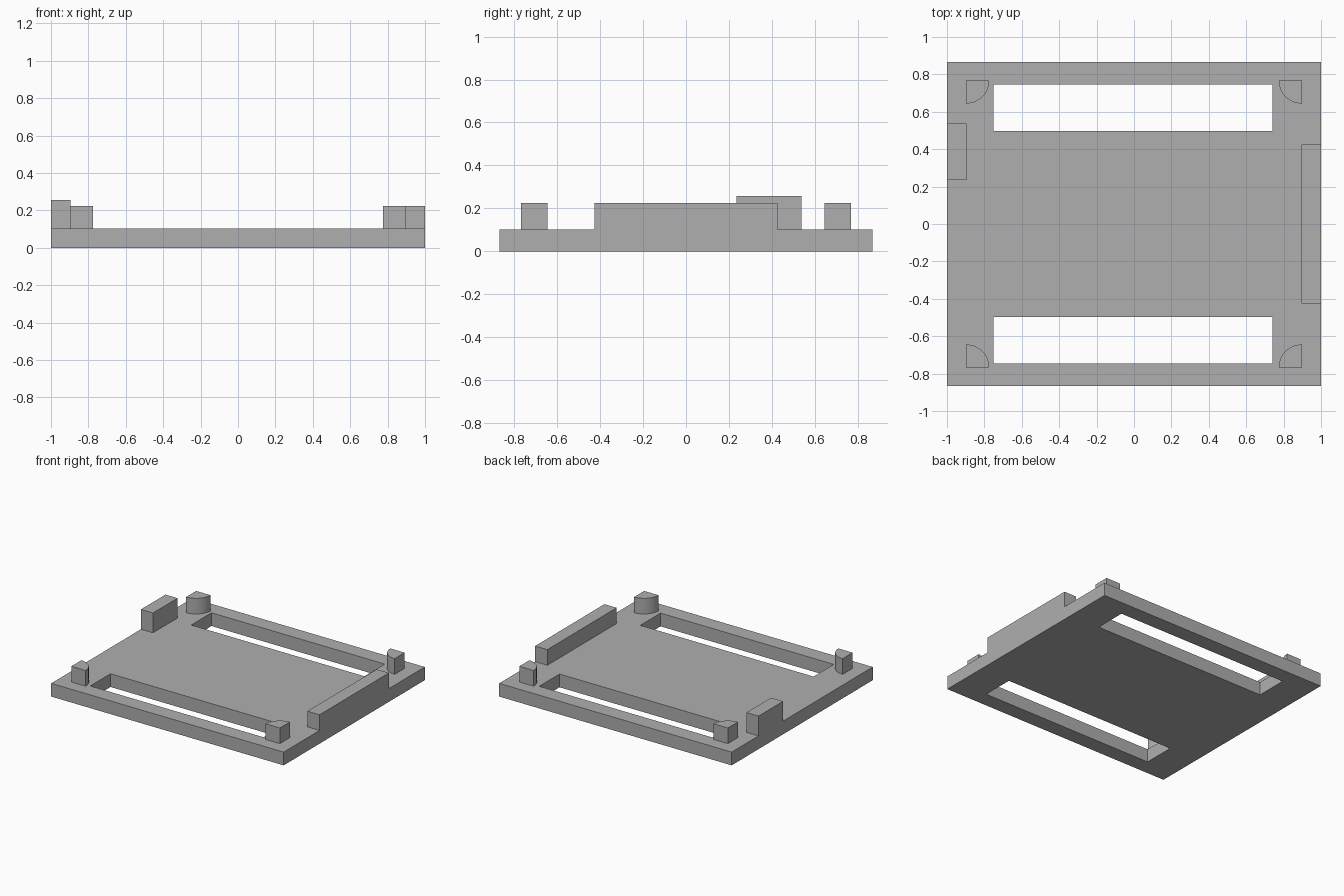
import bpy
import bmesh
import math

cube = bpy.data.objects.get("Cube")
if cube:
    bpy.data.objects.remove(cube, do_unlink=True)

PLATE_TOP = 0.103
PEG_TOP = 0.225
BLOCK_TOP = 0.257
HALF_Y = 0.867

grey = bpy.data.materials.new("plain grey")
grey.use_nodes = True
colour = (0.43, 0.43, 0.43, 1)
grey.diffuse_color = colour
grey.node_tree.nodes["Principled BSDF"].inputs["Base Color"].default_value = colour


def extrude_up(name, bm, bottom, top):
    """Raise flat faces into a closed solid and make it an object."""
    base = list(bm.faces)
    result = bmesh.ops.extrude_face_region(bm, geom=base, use_keep_orig=True)
    for v in bm.verts:
        v.co.z = bottom
    for item in result["geom"]:
        if isinstance(item, bmesh.types.BMVert):
            item.co.z = top
    bmesh.ops.recalc_face_normals(bm, faces=list(bm.faces))
    mesh = bpy.data.meshes.new(name)
    bm.to_mesh(mesh)
    bm.free()
    mesh.materials.append(grey)
    obj = bpy.data.objects.new(name, mesh)
    bpy.context.collection.objects.link(obj)
    return obj


def prism(name, outline, bottom, top):
    bm = bmesh.new()
    bm.faces.new([bm.verts.new((x, y, 0)) for x, y in outline])
    return extrude_up(name, bm, bottom, top)


def block(name, x0, x1, y0, y1, top):
    return prism(name, [(x0, y0), (x1, y0), (x1, y1), (x0, y1)], PLATE_TOP, top)


# Base plate: a grid of cells with the two slot cells left out
xs = [-1, -0.75, 0.741, 1]
ys = [-HALF_Y, -0.745, -0.496, 0.496, 0.745, HALF_Y]
bm = bmesh.new()
grid = [[bm.verts.new((x, y, 0)) for y in ys] for x in xs]
for i in range(len(xs) - 1):
    for j in range(len(ys) - 1):
        if i == 1 and j in (1, 3):
            continue
        bm.faces.new([grid[i][j], grid[i + 1][j], grid[i + 1][j + 1], grid[i][j + 1]])
extrude_up("base_plate", bm, 0, PLATE_TOP)

# Side stops on the plate edges
block("left_rail", 0.895, 1, -0.426, 0.426, PEG_TOP)
block("right_stop", -1, -0.896, 0.235, 0.537, BLOCK_TOP)

# Quarter-round corner pegs, their curved sides facing the middle
RADIUS = 0.123
STEPS = 16
for sx, side in ((1, "left"), (-1, "right")):
    for sy, end in ((1, "back"), (-1, "front")):
        cx, cy = sx * 0.897, sy * 0.767
        outline = [(cx, cy)]
        for k in range(STEPS + 1):
            a = math.pi / 2 * k / STEPS
            outline.append((cx - sx * RADIUS * math.cos(a), cy - sy * RADIUS * math.sin(a)))
        peg = prism(f"{end}_{side}_peg", outline, PLATE_TOP, PEG_TOP)
        bpy.ops.object.select_all(action="DESELECT")
        peg.select_set(True)
        bpy.context.view_layer.objects.active = peg
        bpy.ops.object.shade_smooth_by_angle(angle=math.radians(30))
